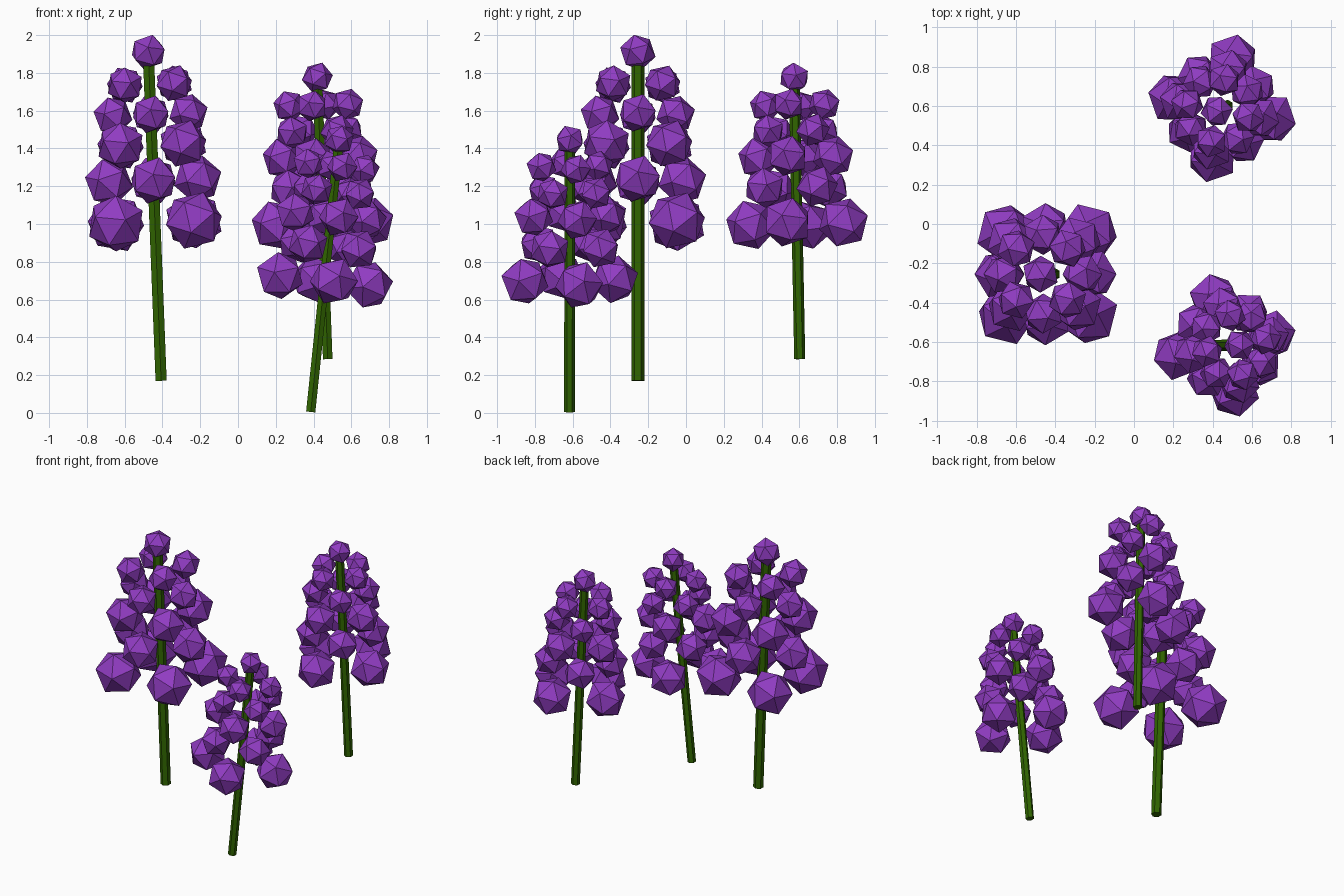
import bpy, bmesh
from math import radians, cos, sin
from mathutils import Vector, Matrix

if "Cube" in bpy.data.objects:
    bpy.data.objects.remove(bpy.data.objects["Cube"])


def material(name, colour):
    m = bpy.data.materials.new(name)
    m.diffuse_color = colour
    m.use_nodes = True
    m.node_tree.nodes["Principled BSDF"].inputs["Base Color"].default_value = m.diffuse_color
    return m


GREEN = material("stem_green", (0.03, 0.13, 0.0, 1))
PURPLE = material("petal_purple", (0.28, 0.045, 0.54, 1))

# Rings below the tip: drop along stem, ring radius, bud radius, start angle
RINGS = [
    (0.17, 0.185, 0.100, 45),
    (0.33, 0.200, 0.105, 0),
    (0.49, 0.235, 0.130, 45),
    (0.68, 0.235, 0.130, 0),
    (0.90, 0.292, 0.158, 45),
]
BUD_TILT = 0.25   # buds look outward and slightly up


def finish(bm, name, mat):
    mesh = bpy.data.meshes.new(name)
    bm.to_mesh(mesh)
    bm.free()
    mesh.materials.append(mat)
    ob = bpy.data.objects.new(name, mesh)
    bpy.context.collection.objects.link(ob)
    return ob


def flower(tag, base, tip, turn, scale):
    base, tip = Vector(base), Vector(tip)
    axis = tip - base
    lean = Vector((0, 0, 1)).rotation_difference(axis).to_matrix().to_4x4()

    # Straight six-sided stem
    bm = bmesh.new()
    bmesh.ops.create_cone(
        bm, cap_ends=True, segments=6,
        radius1=0.034 * scale, radius2=0.034 * scale, depth=axis.length,
        matrix=Matrix.Translation((base + tip) / 2) @ lean)
    finish(bm, "stem_" + tag, GREEN)

    # Tip bud and alternating rings of four buds
    frame = (Matrix.Translation(tip) @ lean @ Matrix.Rotation(radians(turn), 4, 'Z')
             @ Matrix.Scale(scale, 4))
    bm = bmesh.new()
    bmesh.ops.create_icosphere(bm, subdivisions=1, radius=0.097,
                               matrix=frame @ Matrix.Rotation(radians(75), 4, 'X'))
    for drop, ring, size, start in RINGS:
        for k in range(4):
            a = radians(start + 90 * k)
            out = Vector((cos(a), sin(a), 0))
            look = out + Vector((0, 0, BUD_TILT))
            face = look.to_track_quat('Z', 'Y').to_matrix().to_4x4()
            place = Matrix.Translation(out * ring - Vector((0, 0, drop)))
            bmesh.ops.create_icosphere(bm, subdivisions=1, radius=size,
                                       matrix=frame @ place @ face)
    finish(bm, "buds_" + tag, PURPLE)


flower("tall", (-0.407, -0.255, 0.17), (-0.475, -0.255, 1.91), 0, 1.0)
flower("back", (0.475, 0.602, 0.285), (0.42, 0.573, 1.775), 33, 0.86)
flower("front", (0.385, -0.617, 0.005), (0.535, -0.615, 1.445), -33, 0.83)
